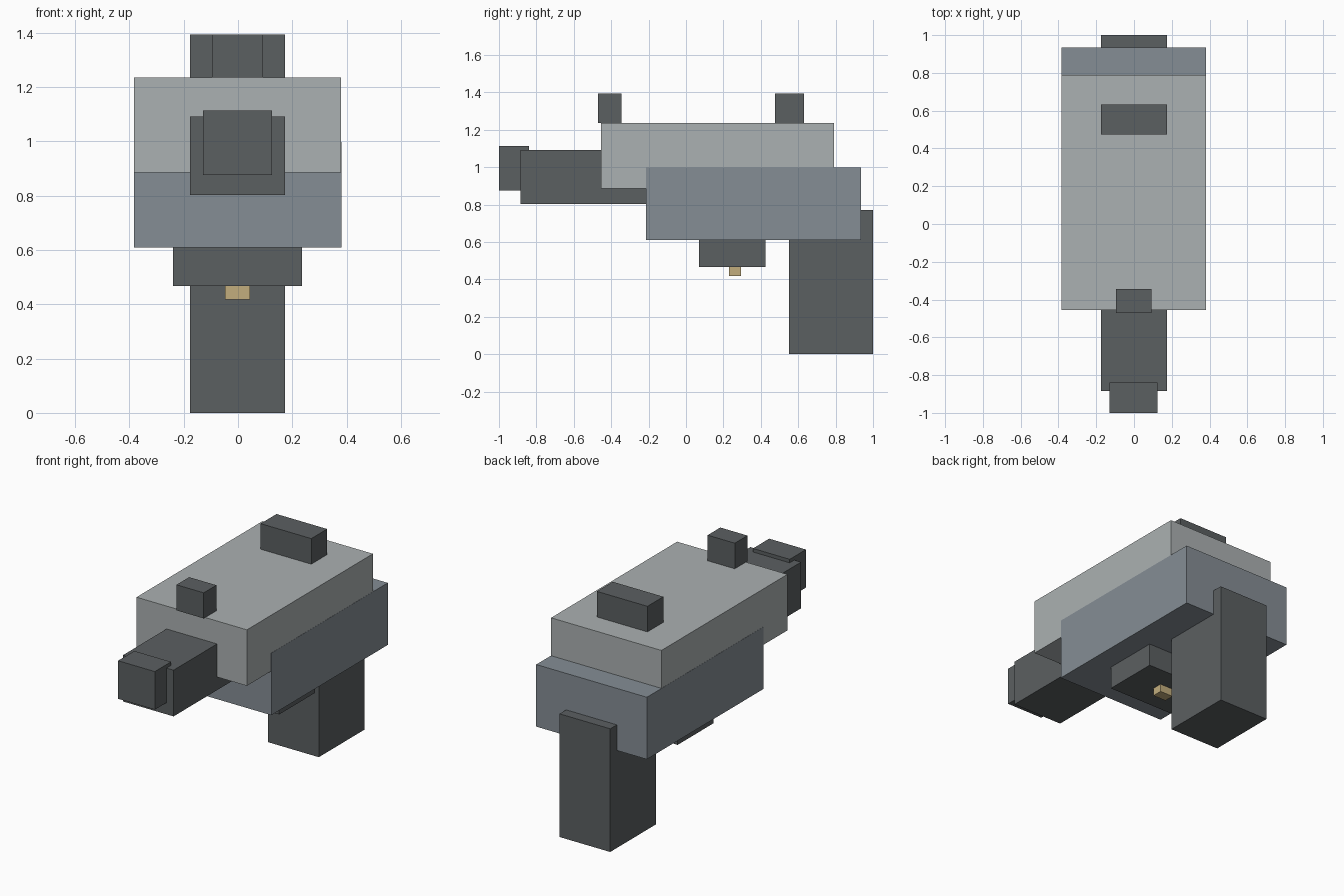
import bpy
import bmesh
from mathutils import Matrix, Vector

if "Cube" in bpy.data.objects:
    bpy.data.objects.remove(bpy.data.objects["Cube"])


def material(name, rgb):
    m = bpy.data.materials.new(name)
    m.diffuse_color = (*rgb, 1.0)
    m.use_nodes = True
    m.node_tree.nodes["Principled BSDF"].inputs["Base Color"].default_value = m.diffuse_color
    return m


dark = material("dark_grey", (0.105, 0.115, 0.12))
light = material("light_grey", (0.41, 0.44, 0.445))
steel = material("blue_grey", (0.235, 0.27, 0.30))
tan = material("tan", (0.54, 0.42, 0.205))


def box(name, x, y, z, mat):
    """Box from (min, max) ranges on each axis."""
    lo, hi = (Vector(c) for c in zip(x, y, z))
    bm = bmesh.new()
    bmesh.ops.create_cube(
        bm, size=1,
        matrix=Matrix.Translation((lo + hi) / 2) @ Matrix.Diagonal((*(hi - lo), 1)))
    mesh = bpy.data.meshes.new(name)
    bm.to_mesh(mesh)
    bm.free()
    mesh.materials.append(mat)
    bpy.context.collection.objects.link(bpy.data.objects.new(name, mesh))


narrow = (-0.176, 0.174)

# Main body: upper slide over the lower frame
box("slide", (-0.383, 0.380), (-0.455, 0.79), (0.885, 1.235), light)
box("frame", (-0.384, 0.381), (-0.215, 0.935), (0.61, 0.998), steel)

# Barrel and muzzle block
box("barrel", narrow, (-0.885, -0.10), (0.803, 1.092), dark)
box("muzzle", (-0.129, 0.125), (-1.0, -0.84), (0.876, 1.114), dark)

# Grip
box("grip", narrow, (0.55, 1.0), (0.0, 0.77), dark)

# Sights
box("front_sight", (-0.096, 0.092), (-0.47, -0.345), (1.235, 1.395), dark)
box("rear_sight", narrow, (0.475, 0.632), (1.235, 1.395), dark)

# Trigger housing and trigger
box("trigger_housing", (-0.24, 0.236), (0.07, 0.425), (0.467, 0.612), dark)
box("trigger", (-0.048, 0.044), (0.23, 0.295), (0.418, 0.468), tan)
